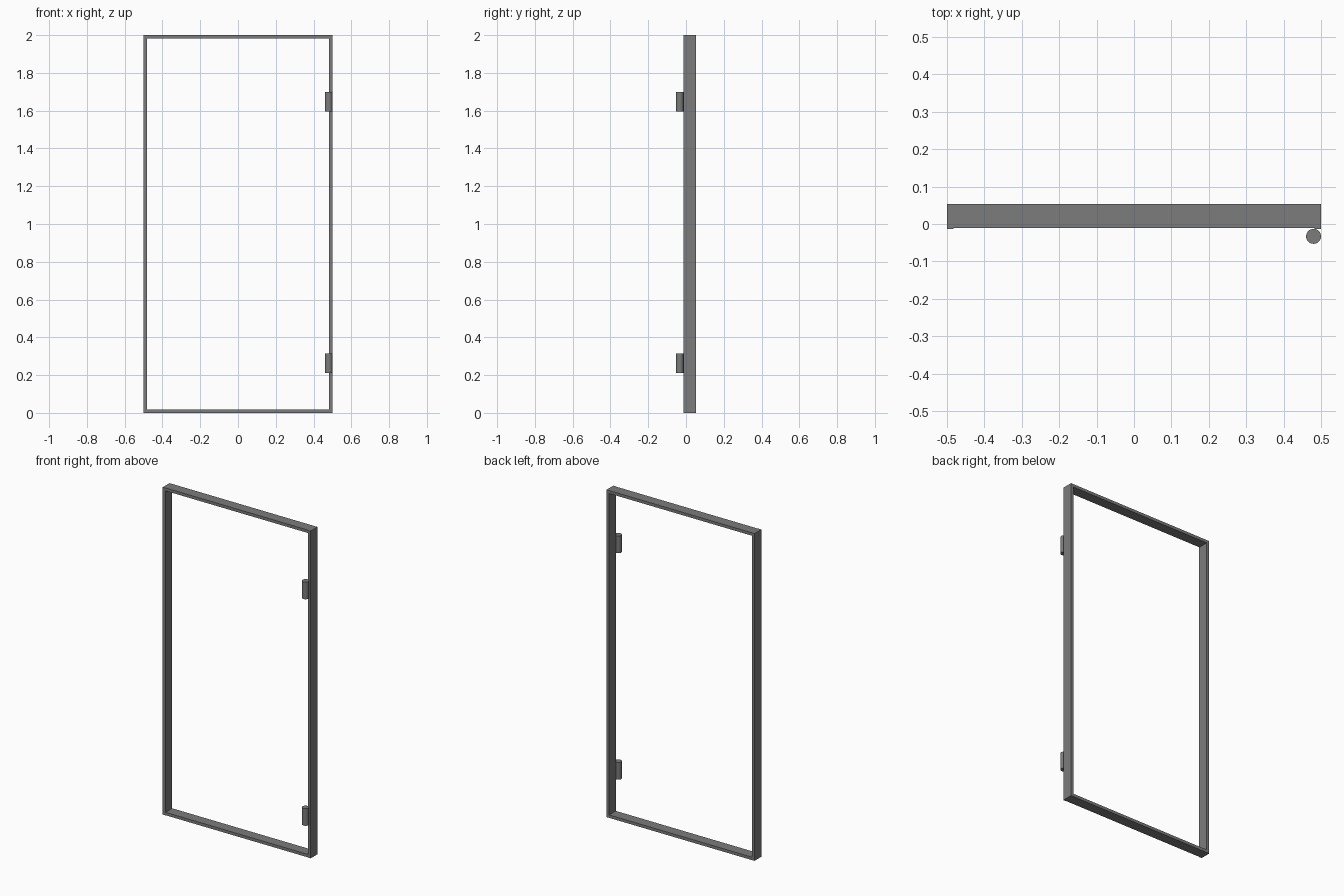
import bpy
from math import radians

cube = bpy.data.objects.get("Cube")
if cube:
    bpy.data.objects.remove(cube, do_unlink=True)

# Single grey metal
metal = bpy.data.materials.new("grey_metal")
metal.use_nodes = True
GREY = (0.2, 0.2, 0.2, 1)
metal.diffuse_color = GREY
metal.node_tree.nodes["Principled BSDF"].inputs["Base Color"].default_value = GREY

WIDTH, HEIGHT, BAR = 1.0, 2.0, 0.018
FRONT, BACK = -0.013, 0.053
RECESS = 0.002  # rails sit slightly behind the front of the posts


def box(name, x, y, z):
    """Box spanning the given (low, high) ranges."""
    spans = (x, y, z)
    bpy.ops.mesh.primitive_cube_add(size=1, location=[(a + b) / 2 for a, b in spans])
    obj = bpy.context.object
    obj.name = name
    obj.scale = [b - a for a, b in spans]
    bpy.ops.object.transform_apply(location=False, rotation=False, scale=True)
    obj.data.materials.append(metal)


# Side posts
half = WIDTH / 2
box("right_post", (-half, BAR - half), (FRONT, BACK), (0, HEIGHT))
box("left_post", (half - BAR, half), (FRONT, BACK), (0, HEIGHT))

# Rails between the posts
for name, low in (("bottom_rail", 0), ("top_rail", HEIGHT - BAR)):
    box(name, (BAR - half, half - BAR), (FRONT + RECESS, BACK), (low, low + BAR))

# Hinge barrels on the front of the left post
RADIUS = 0.02
for name, z in (("lower_hinge", 0.263), ("upper_hinge", 1.647)):
    bpy.ops.mesh.primitive_cylinder_add(
        vertices=32, radius=RADIUS, depth=0.105,
        location=(half - RADIUS, FRONT - RADIUS, z))
    hinge = bpy.context.object
    hinge.name = name
    hinge.data.materials.append(metal)
    bpy.ops.object.shade_smooth_by_angle(angle=radians(30))
